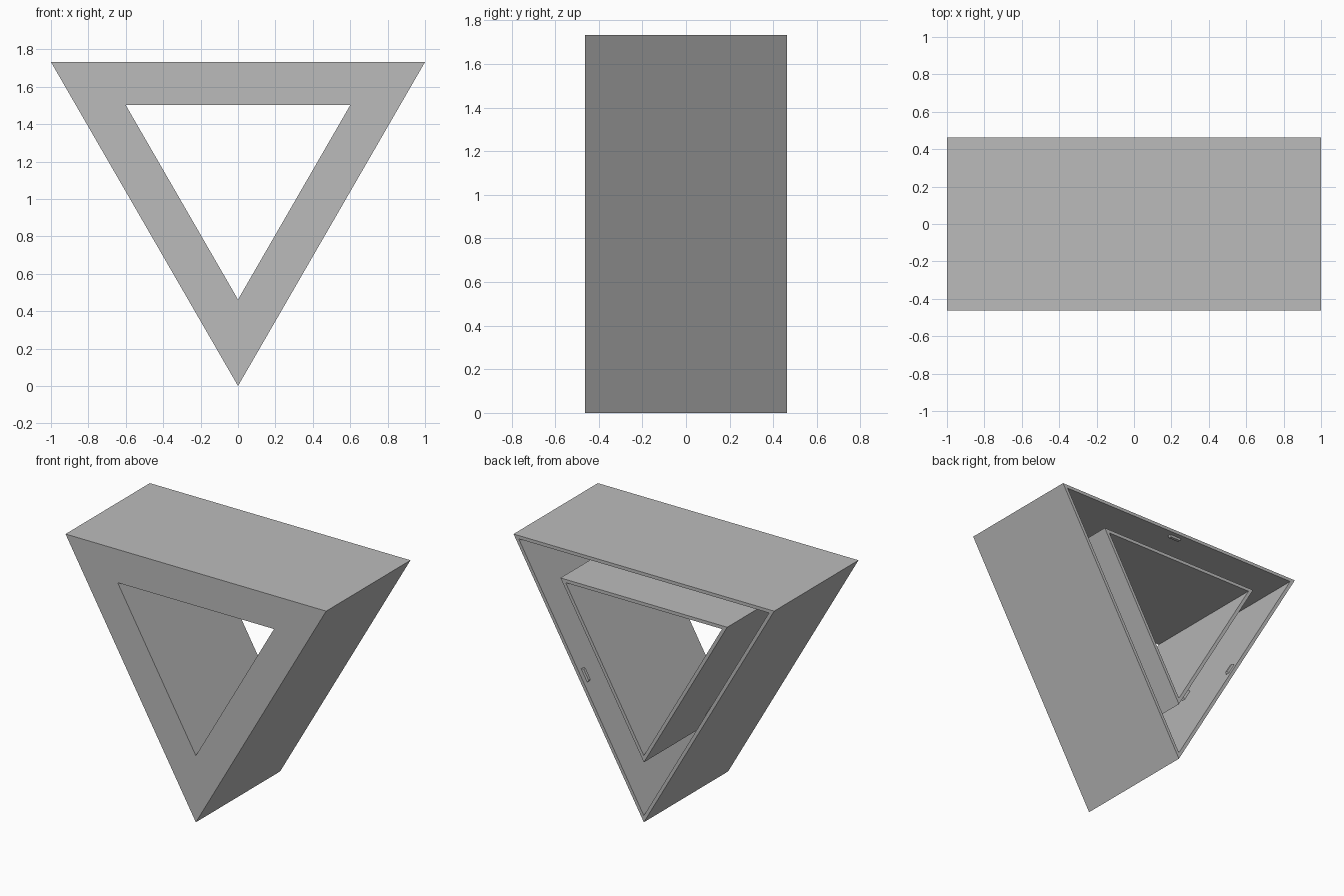
import bpy, bmesh
from math import sin, cos, radians
from mathutils import Matrix, Vector

if "Cube" in bpy.data.objects:
    bpy.data.objects.remove(bpy.data.objects["Cube"])

OUTER = 0.5774      # inradius of the outer triangle
INNER = 0.3464      # inradius of the triangular opening
DEPTH = 0.462       # half depth
WALL = 0.023
CENTRE = Vector((0, 0, 2 * OUTER))

grey = bpy.data.materials.new("plain grey")
grey.use_nodes = True
grey.diffuse_color = (0.5, 0.5, 0.5, 1)
grey.node_tree.nodes["Principled BSDF"].inputs["Base Color"].default_value = grey.diffuse_color


def finish(name, bm):
    bmesh.ops.recalc_face_normals(bm, faces=bm.faces)
    mesh = bpy.data.meshes.new(name)
    bm.to_mesh(mesh)
    bm.free()
    mesh.materials.append(grey)
    obj = bpy.data.objects.new(name, mesh)
    bpy.context.collection.objects.link(obj)
    return obj


# Hollow triangular frame: a U-shaped section, open at the back, swept round three corners
section = [(OUTER, -DEPTH), (OUTER, DEPTH), (OUTER - WALL, DEPTH),
           (OUTER - WALL, WALL - DEPTH), (INNER + WALL, WALL - DEPTH),
           (INNER + WALL, DEPTH), (INNER, DEPTH), (INNER, -DEPTH)]
bm = bmesh.new()
rings = []
for angle in (-90, 30, 150):
    a = radians(angle)
    rings.append([bm.verts.new(CENTRE + Vector((2 * r * cos(a), y, 2 * r * sin(a))))
                  for r, y in section])
for i in range(3):
    here, after = rings[i], rings[(i + 1) % 3]
    for j in range(len(section)):
        k = (j + 1) % len(section)
        bm.faces.new((here[j], here[k], after[k], after[j]))
finish("triangle_frame", bm)

# Small tapered snap ridges inside each outer wall, near the back rim and at mid depth
for side, angle in (("top", 0), ("left", 120), ("right", 240)):
    for place, y in (("rear", DEPTH - 0.045), ("middle", -0.035)):
        bm = bmesh.new()
        bmesh.ops.create_cube(bm, size=1)
        for v in bm.verts:
            taper = 0.7 if v.co.z < 0 else 1
            v.co = Vector((v.co.x * 0.11 * taper, y + v.co.y * 0.03 * taper,
                           OUTER - WALL + v.co.z * 0.03))
        bm.transform(Matrix.Translation(CENTRE) @ Matrix.Rotation(radians(angle), 4, 'Y'))
        finish(f"{side}_{place}_ridge", bm)
